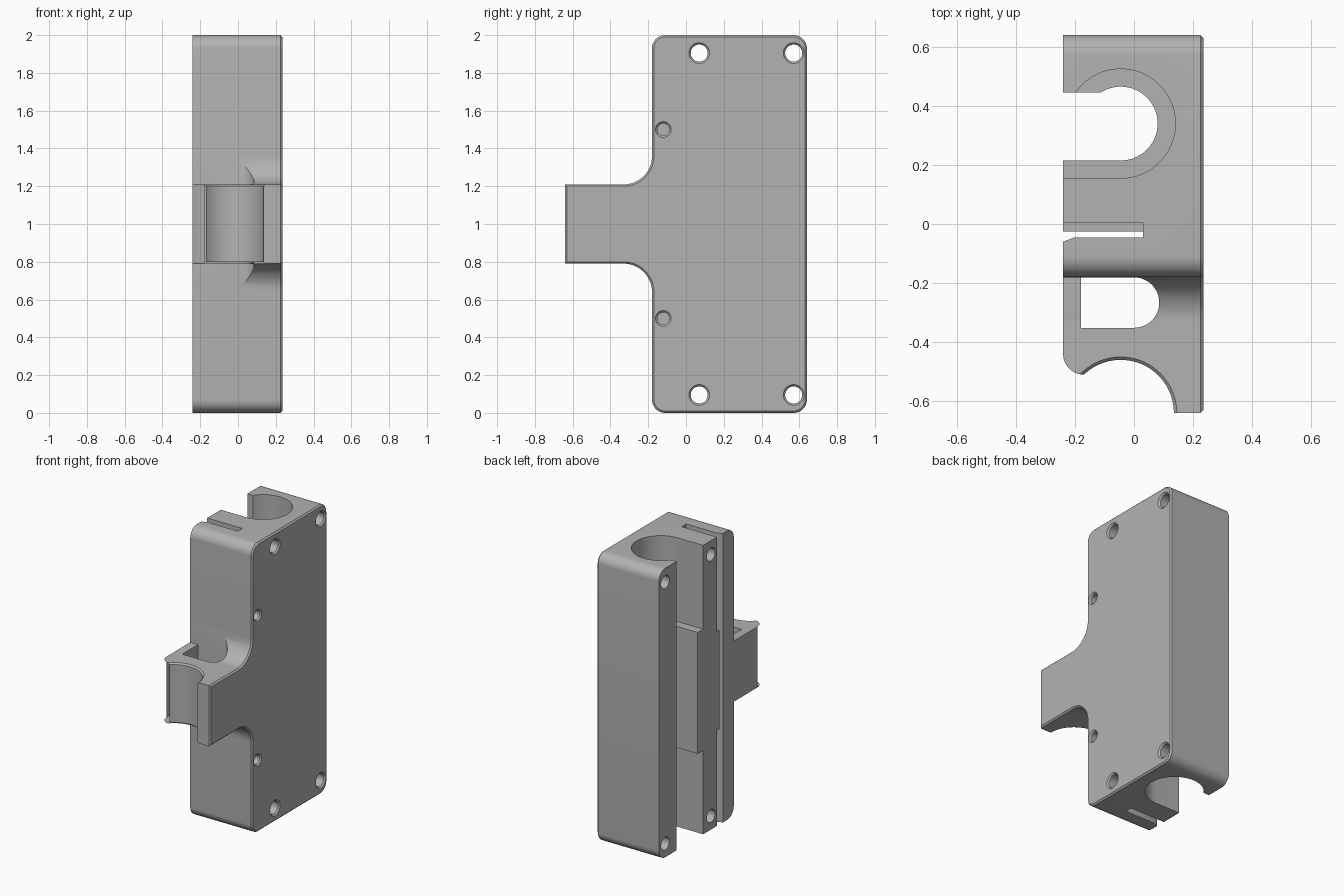
import bpy, bmesh
from math import sin, cos, asin, pi, radians, degrees
from mathutils import Matrix

if "Cube" in bpy.data.objects:
    bpy.data.objects.remove(bpy.data.objects["Cube"], do_unlink=True)

grey = bpy.data.materials.new("plain grey")
grey.use_nodes = True
colour = (0.45, 0.45, 0.45, 1)
grey.diffuse_color = colour
grey.node_tree.nodes["Principled BSDF"].inputs["Base Color"].default_value = colour


def arc(cx, cy, r, start, end, steps=20):
    angles = [radians(start + (end - start) * i / steps) for i in range(steps + 1)]
    return [(cx + r * cos(a), cy + r * sin(a)) for a in angles]


def make(name, bm):
    bmesh.ops.recalc_face_normals(bm, faces=bm.faces)
    mesh = bpy.data.meshes.new(name)
    bm.to_mesh(mesh)
    bm.free()
    mesh.materials.append(grey)
    obj = bpy.data.objects.new(name, mesh)
    bpy.context.collection.objects.link(obj)
    return obj


def prism(name, pts, axis, lo, hi, chamfer=0):
    """Extrude a profile along x (points are y, z) or z (points are x, y)."""
    bm = bmesh.new()
    place = (lambda p: (lo, *p)) if axis == "x" else (lambda p: (*p, lo))
    face = bm.faces.new([bm.verts.new(place(p)) for p in pts])
    ext = bmesh.ops.extrude_face_region(bm, geom=[face])["geom"]
    shift = (hi - lo, 0, 0) if axis == "x" else (0, 0, hi - lo)
    bmesh.ops.translate(bm, vec=shift, verts=[g for g in ext if isinstance(g, bmesh.types.BMVert)])
    if chamfer:
        rim = [g for g in ext if isinstance(g, bmesh.types.BMEdge)]
        bmesh.ops.recalc_face_normals(bm, faces=bm.faces)
        bmesh.ops.bevel(bm, geom=rim, offset=chamfer, segments=1, affect="EDGES")
    return make(name, bm)


def cone(name, centre, r1, r2, depth, axis="z", sides=48):
    bm = bmesh.new()
    m = Matrix.Translation(centre)
    if axis == "x":
        m = m @ Matrix.Rotation(pi / 2, 4, "Y")
    bmesh.ops.create_cone(bm, cap_ends=True, segments=sides, radius1=r1, radius2=r2,
                          depth=depth, matrix=m)
    return make(name, bm)


def cut(cutter):
    """Subtract a cutter from the bracket and discard it."""
    cutter.hide_render = True
    mod = bracket.modifiers.new("cut", "BOOLEAN")
    mod.operation, mod.solver, mod.object = "DIFFERENCE", "EXACT", cutter
    bpy.context.view_layer.objects.active = bracket
    bpy.ops.object.modifier_apply(modifier=mod.name)
    bpy.data.objects.remove(cutter, do_unlink=True)


# Bracket outline: tall body with a filleted arm, mirrored about mid height
upper = ([(-0.64, 1.21)] + arc(-0.33, 1.36, 0.15, -90, 0)
         + arc(-0.11, 1.93, 0.07, 180, 90, 10) + arc(0.57, 1.93, 0.07, 90, 0, 10))
outline = upper + [(y, 2 - z) for y, z in reversed(upper)]
bracket = prism("bracket", outline, "x", -0.24, 0.235, chamfer=0.01)


# Open-sided rod bore, wider toward both ends
def bore(r, lo, hi):
    stop = 180 - degrees(asin(0.105 / r))
    pts = [(-0.3, 0.34 - r)] + arc(-0.045, 0.34, r, -90, stop, 40) + [(-0.3, 0.445)]
    cut(prism("bore_cutter", pts, "z", lo, hi))


bore(0.125, -0.1, 2.1)
for lo, hi in ((-0.1, 0.58), (1.42, 2.1)):
    bore(0.185, lo, hi)

# Clamp slit with a lead-in, wider above and below the middle tongue
slit = [(-0.3, -0.0825), (-0.2, -0.045), (0.03, -0.045), (0.03, -0.025), (-0.3, -0.025)]
cut(prism("slit_cutter", slit, "z", -0.1, 2.1))
wide = [(-0.3, -0.04), (0.03, -0.04), (0.03, 0.005), (-0.3, 0.005)]
for lo, hi in ((-0.1, 0.66), (1.34, 2.1)):
    cut(prism("wide_slit_cutter", wide, "z", lo, hi))

# Round-ended window through the arm; the thin side wall keeps no fillet
window = [(-0.18, -0.3515)] + arc(0, -0.266, 0.0855, -90, 90, 24) + [(-0.18, -0.1805)]
cut(prism("window_cutter", window, "z", 0.6, 1.4))
wall = [(-0.3, -0.36), (-0.17, -0.36), (-0.17, -0.1805), (-0.3, -0.1805)]
for lo, hi in ((0.6, 0.7895), (1.2105, 1.4)):
    cut(prism("wall_cutter", wall, "z", lo, hi))

# Cradle at the arm tip with chamfered rims and one rounded lip
cut(cone("cradle_cutter", (-0.045, -0.64, 1), 0.18, 0.18, 1, sides=80))
cut(cone("cradle_rim_cutter", (-0.045, -0.64, 1.205), 0.175, 0.195, 0.02, sides=80))
cut(cone("cradle_rim_cutter", (-0.045, -0.64, 0.795), 0.195, 0.175, 0.02, sides=80))
lip = [(-0.3, -0.7), (-0.16, -0.7), (-0.16, -0.51)] + arc(-0.17, -0.44, 0.07, 270, 180, 12) + [(-0.3, -0.44)]
cut(prism("lip_cutter", lip, "z", 0.6, 1.4))

# Through bolt holes and blind pilot holes, countersunk on the flat face
for y, z, r, length in ((0.07, 0.905, 0.045, 1), (0.57, 0.905, 0.045, 1), (-0.12, 0.5, 0.032, 0.4)):
    for side in (-1, 1):
        height = 1 + side * z
        cut(cone("hole_cutter", (0.25, y, height), r, r, length, "x", 32))
        cut(cone("countersink_cutter", (0.235, y, height), r - 0.002, r + 0.022, 0.024, "x", 32))

bpy.ops.object.select_all(action="DESELECT")
bracket.select_set(True)
bpy.context.view_layer.objects.active = bracket
bpy.ops.object.shade_smooth_by_angle(angle=radians(30))
